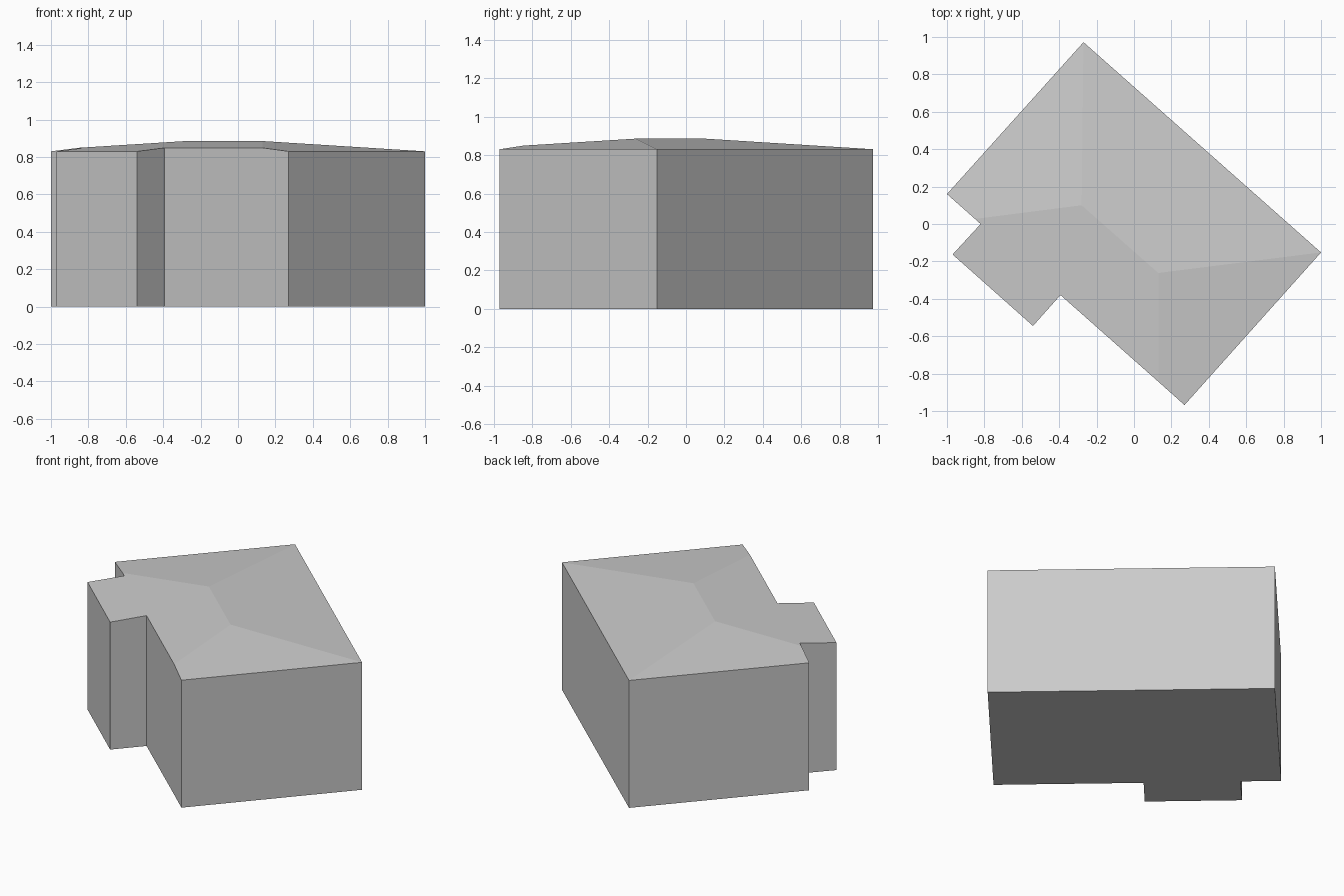
import bpy, bmesh

cube = bpy.data.objects.get("Cube")
if cube:
    bpy.data.objects.remove(cube)

# One flat grey for the whole building
grey = bpy.data.materials.new("light_grey")
grey.use_nodes = True
colour = (0.6, 0.6, 0.6, 1)
grey.diffuse_color = colour
grey.node_tree.nodes["Principled BSDF"].inputs["Base Color"].default_value = colour

EAVE, HIGH_EAVE, RIDGE = 0.83, 0.849, 0.885

# Wall corners, clockwise from above; eaves rise where the wing roof runs back
corners = {
    "west": (-1.0, 0.16, EAVE),
    "north": (-0.27, 0.972, EAVE),
    "east": (1.0, -0.152, EAVE),
    "south": (0.27, -0.968, EAVE),
    "south_hip": (0.13, -0.843, HIGH_EAVE),
    "wing_south_inner": (-0.393, -0.38, HIGH_EAVE),
    "wing_south": (-0.54, -0.545, EAVE),
    "wing_west": (-0.97, -0.163, EAVE),
    "wing_west_inner": (-0.82, 0.0, HIGH_EAVE),
    "west_hip": (-0.85, 0.027, HIGH_EAVE),
}
ridge = {"ridge_west": (-0.28, 0.1, RIDGE), "ridge_east": (0.13, -0.262, RIDGE)}
slopes = [
    ["north", "east", "ridge_east", "ridge_west"],
    ["west", "north", "ridge_west", "west_hip"],
    ["east", "south", "south_hip", "ridge_east"],
    ["south_hip", "wing_south_inner", "wing_south", "wing_west",
     "wing_west_inner", "west_hip", "ridge_west", "ridge_east"],
]

bm = bmesh.new()
top = {name: bm.verts.new(p) for name, p in {**corners, **ridge}.items()}
base = {name: bm.verts.new((x, y, 0)) for name, (x, y, z) in corners.items()}

# Hipped roof slopes
for slope in slopes:
    bm.faces.new([top[n] for n in slope])

# Walls and floor
names = list(corners)
for a, b in zip(names, names[1:] + names[:1]):
    bm.faces.new([base[a], base[b], top[b], top[a]])
bm.faces.new([base[n] for n in names])

bmesh.ops.recalc_face_normals(bm, faces=bm.faces)
mesh = bpy.data.meshes.new("building")
bm.to_mesh(mesh)
bm.free()
mesh.materials.append(grey)
bpy.context.collection.objects.link(bpy.data.objects.new("building", mesh))
